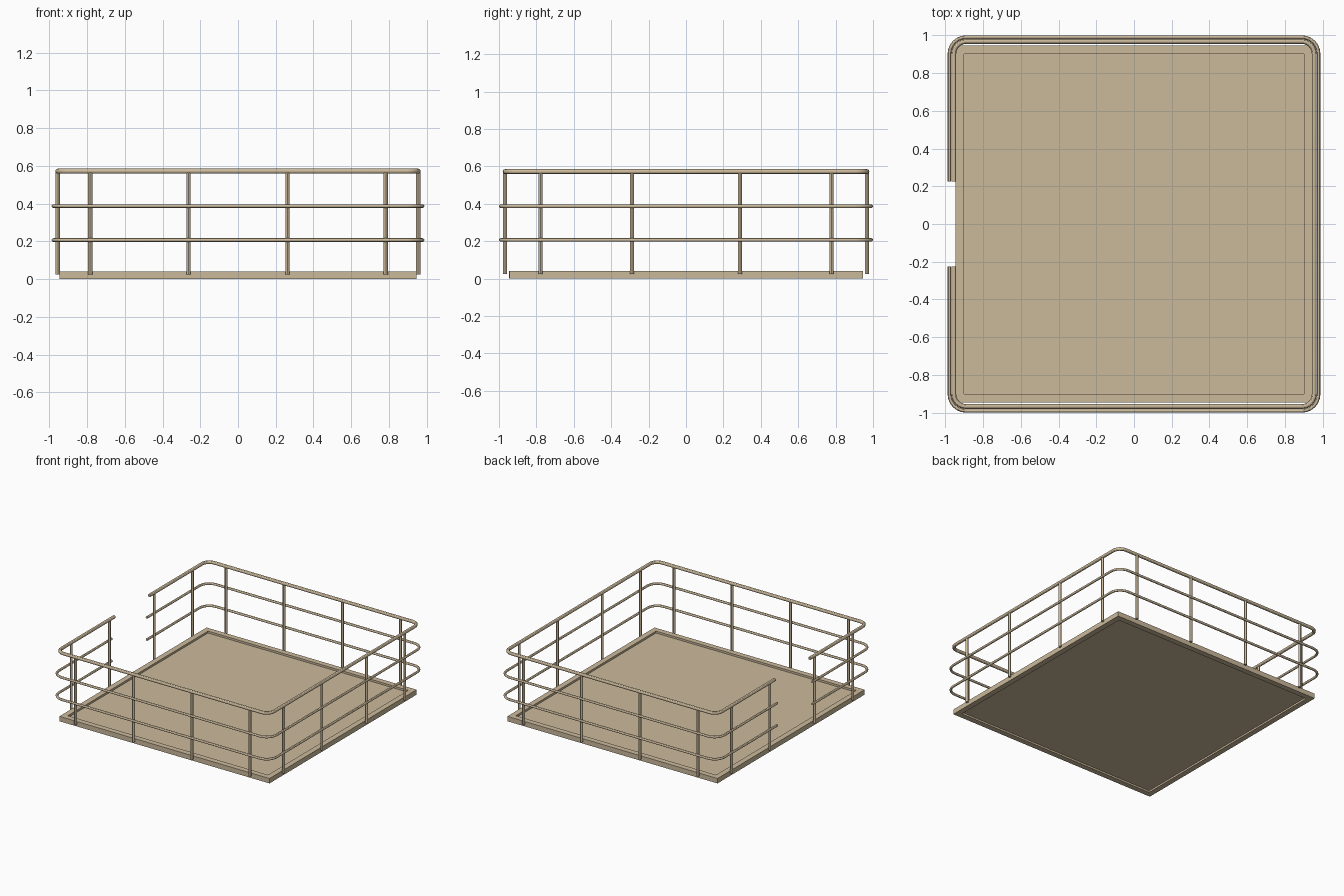
import bpy, math
from mathutils import Vector

cube = bpy.data.objects.get("Cube")
if cube:
    bpy.data.objects.remove(cube, do_unlink=True)

tan = bpy.data.materials.new("tan_paint")
tan.use_nodes = True
colour = (0.60, 0.49, 0.33, 1)
tan.diffuse_color = colour
tan.node_tree.nodes["Principled BSDF"].inputs["Base Color"].default_value = colour

DECK = 0.945               # half width of the deck
POST_X, POST_Y = 0.955, 0.967
GAP = 0.225                # half width of the entrance on the right side


def box(name, low, high):
    low, high = Vector(low), Vector(high)
    bpy.ops.mesh.primitive_cube_add(size=1, location=(low + high) / 2)
    ob = bpy.context.object
    ob.name = name
    ob.scale = high - low
    bpy.ops.object.transform_apply(location=False, rotation=False, scale=True)
    ob.data.materials.append(tan)
    return ob


def rail(name, hx, hy, z, corner, radius):
    """Round tube that runs round the deck from one side of the entrance to the other."""
    points = [(-hx, -GAP)]
    for i, (sx, sy) in enumerate([(-1, -1), (1, -1), (1, 1), (-1, 1)]):
        for step in range(7):
            a = math.pi * (1 + i / 2 + step / 12)
            points.append((sx * (hx - corner) + corner * math.cos(a),
                           sy * (hy - corner) + corner * math.sin(a)))
    points.append((-hx, GAP))
    curve = bpy.data.curves.new(name, "CURVE")
    curve.dimensions = "3D"
    curve.bevel_depth = radius
    curve.bevel_resolution = 4
    curve.use_fill_caps = True
    spline = curve.splines.new("POLY")
    spline.points.add(len(points) - 1)
    for p, (x, y) in zip(spline.points, points):
        p.co = (x, y, z, 1)
    ob = bpy.data.objects.new(name, curve)
    bpy.context.collection.objects.link(ob)
    bpy.ops.object.select_all(action="DESELECT")
    ob.select_set(True)
    bpy.context.view_layer.objects.active = ob
    bpy.ops.object.convert(target="MESH")
    ob = bpy.context.object
    ob.data.materials.append(tan)
    bpy.ops.object.shade_smooth_by_angle()


def post(name, x, y):
    bottom, top = 0.025, 0.572
    bpy.ops.mesh.primitive_cylinder_add(vertices=12, radius=0.011, depth=top - bottom,
                                        location=(x, y, (top + bottom) / 2))
    ob = bpy.context.object
    ob.name = name
    ob.data.materials.append(tan)
    bpy.ops.object.shade_smooth_by_angle()


# Deck: a raised frame with a thin floor panel set inside it
inner = 0.9
box("floor_panel", (-inner, -inner, 0.014), (inner, inner, 0.024))
for side, s in (("right", -1), ("left", 1)):
    a, b = sorted((s * inner, s * DECK))
    box(side + "_frame", (a, -DECK, 0), (b, DECK, 0.04))
for side, s in (("front", -1), ("back", 1)):
    a, b = sorted((s * inner, s * DECK))
    box(side + "_frame", (-inner, a, 0), (inner, b, 0.04))

# Rails: the handrail sits on the posts, the others run outside them
rail("top_rail", POST_X, POST_Y, 0.572, 0.065, 0.013)
rail("middle_rail", 0.978, 0.99, 0.387, 0.088, 0.0095)
rail("lower_rail", 0.978, 0.99, 0.207, 0.088, 0.0095)

# Posts on all four sides
for side, s in (("front", -1), ("back", 1)):
    for i, x in enumerate((-0.783, -0.262, 0.262, 0.783)):
        post(f"{side}_post_{i + 1}", x, s * POST_Y)
for side, s in (("right", -1), ("left", 1)):
    for i, y in enumerate((-0.778, -0.288, 0.288, 0.778)):
        post(f"{side}_post_{i + 1}", s * POST_X, y)
